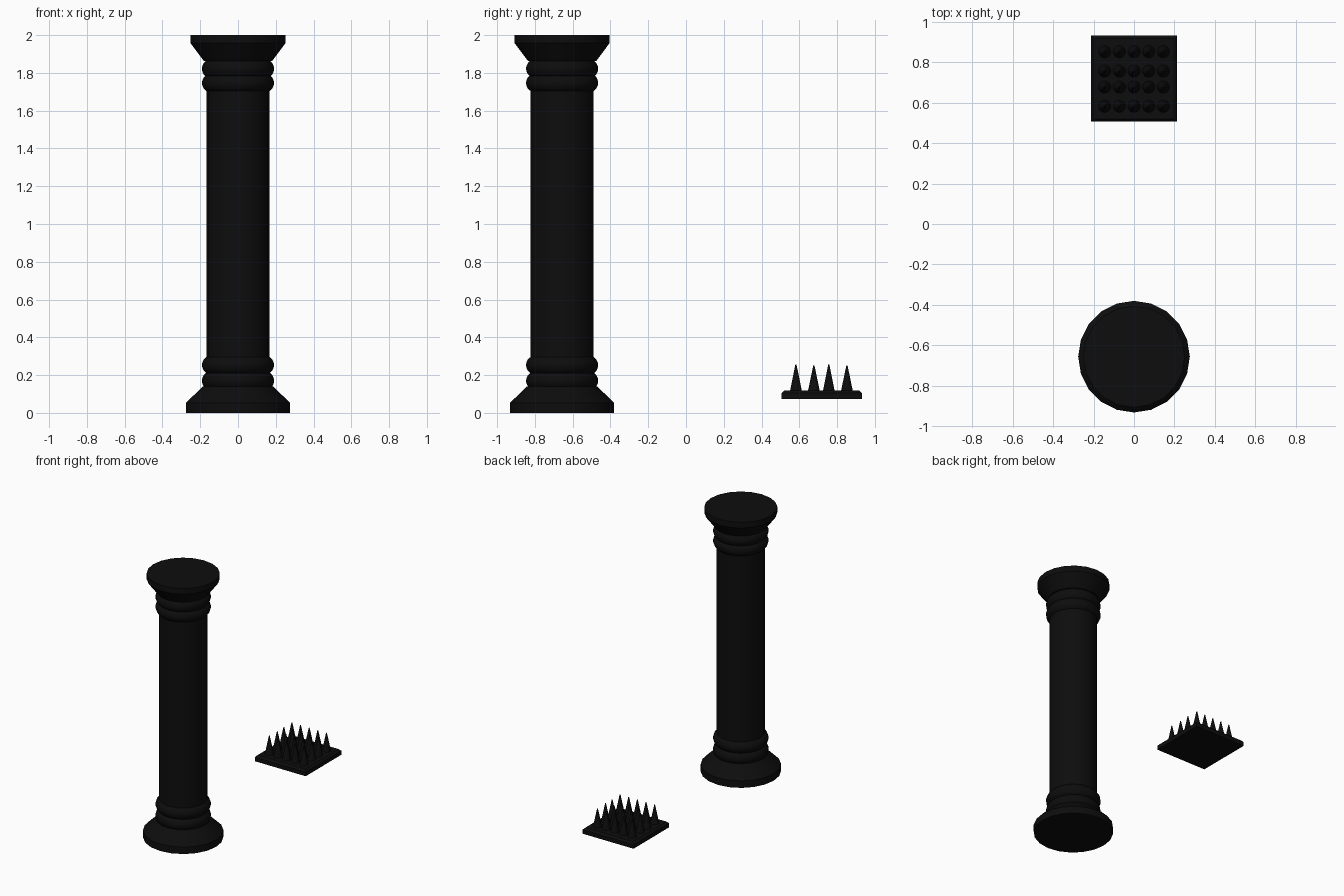
import bpy, bmesh, math
from mathutils import Matrix, Vector

if "Cube" in bpy.data.objects:
    bpy.data.objects.remove(bpy.data.objects["Cube"])

dark = bpy.data.materials.new("dark_stone")
dark.diffuse_color = (0.004, 0.004, 0.004, 1)
dark.use_nodes = True
dark.node_tree.nodes["Principled BSDF"].inputs["Base Color"].default_value = dark.diffuse_color
SIDES = 20
COLUMN_Y, TRAP_Y = -0.656, 0.719


def make_object(name, bm, location, smooth=False):
    bmesh.ops.recalc_face_normals(bm, faces=bm.faces)
    mesh = bpy.data.meshes.new(name)
    bm.to_mesh(mesh)
    bm.free()
    obj = bpy.data.objects.new(name, mesh)
    obj.location = location
    mesh.materials.append(dark)
    bpy.context.collection.objects.link(obj)
    if smooth:
        bpy.ops.object.select_all(action='DESELECT')
        obj.select_set(True)
        bpy.context.view_layer.objects.active = obj
        bpy.ops.object.shade_smooth_by_angle(angle=math.radians(30))
    return obj


def lathe(name, profile):
    """Solid of revolution with flat caps from (radius, height) points."""
    bm = bmesh.new()
    rings = [[bm.verts.new((r * math.cos(a), r * math.sin(a), z))
              for a in (i * math.tau / SIDES for i in range(SIDES))]
             for r, z in profile]
    for lower, upper in zip(rings, rings[1:]):
        for i in range(SIDES):
            j = (i + 1) % SIDES
            bm.faces.new((lower[i], lower[j], upper[j], upper[i]))
    bm.faces.new(rings[0])
    bm.faces.new(rings[-1])
    return make_object(name, bm, (0, COLUMN_Y, 0), True)


# Column: base, shaft, capital
lathe("column_base", [(0.276, 0), (0.276, 0.053), (0.186, 0.14)])
lathe("column_shaft", [(0.166, 0.13), (0.166, 1.87)])
lathe("column_capital", [(0.18, 1.862), (0.251, 1.957), (0.251, 2.0)])

# Rounded collar rings, a pair at each end
for i, z in enumerate((0.17, 0.253, 1.747, 1.822)):
    arc = [math.radians(d) for d in range(-90, 91, 18)]
    lathe(f"collar_ring_{i + 1}",
          [(0.141 + 0.05 * math.cos(a), z + 0.05 * math.sin(a)) for a in arc])

# Trap plate with a chamfered top edge
bm = bmesh.new()
bmesh.ops.create_cube(bm, size=1)
bmesh.ops.scale(bm, vec=(0.426, 0.426, 0.045), verts=bm.verts)
top_edges = [e for e in bm.edges if all(v.co.z > 0 for v in e.verts)]
bmesh.ops.bevel(bm, geom=top_edges, offset=0.014, segments=1, affect='EDGES')
make_object("spike_plate", bm, (0, TRAP_Y, 0.0965))

# Spikes: four rows of five cones
for row, (y, tip) in enumerate(((0.582, 0.256), (0.677, 0.252),
                                (0.756, 0.256), (0.852, 0.252))):
    bm = bmesh.new()
    for col in range(5):
        spot = Vector(((col - 2) * 0.0725, 0, (0.112 + tip) / 2))
        bmesh.ops.create_cone(bm, cap_ends=True, segments=16, radius1=0.032,
                              radius2=0.003, depth=tip - 0.112,
                              matrix=Matrix.Translation(spot))
    make_object(f"spike_row_{row + 1}", bm, (0, y, 0), True)
